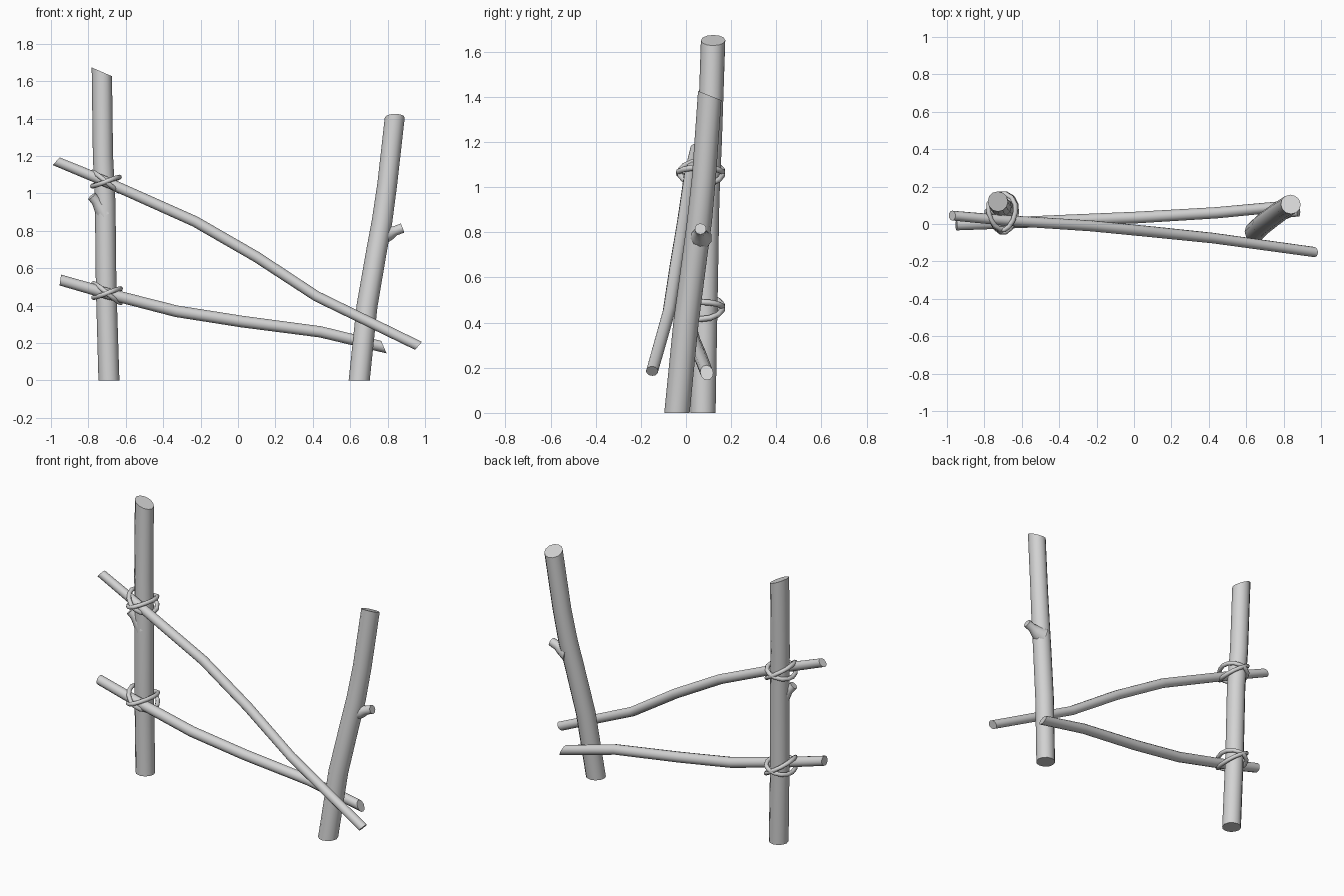
import bpy, bmesh
from math import cos, sin, pi, radians
from mathutils import Vector

cube = bpy.data.objects.get("Cube")
if cube:
    bpy.data.objects.remove(cube, do_unlink=True)

grey = bpy.data.materials.new("pale_grey_wood")
grey.use_nodes = True
GREY = (0.65, 0.65, 0.65, 1)
grey.diffuse_color = GREY
grey.node_tree.nodes["Principled BSDF"].inputs["Base Color"].default_value = GREY


def tube(name, path, radii, sides=12, cuts=(None, None), closed=False):
    """Sweep a round section along a path; cuts are the facing directions of sawn ends."""
    pts = [Vector(p) for p in path]
    n = len(pts)
    bm = bmesh.new()
    rings = []
    for i, p in enumerate(pts):
        if closed:
            axis = pts[(i + 1) % n] - pts[i - 1]
        else:
            axis = pts[min(i + 1, n - 1)] - pts[max(i - 1, 0)]
        axis.normalize()
        # keep the section frame steady along the path
        ref = Vector((0, 1, 0)) if abs(axis.y) < 0.8 and not closed else Vector((0, 0, 1))
        u = axis.cross(ref).normalized()
        v = axis.cross(u)
        cut = cuts[0] if i == 0 else cuts[1] if i == n - 1 else None
        ring = []
        for k in range(sides):
            a = 2 * pi * k / sides
            off = (u * cos(a) + v * sin(a)) * radii[i]
            if cut and not closed:
                c = Vector(cut)
                off -= axis * (off.dot(c) / axis.dot(c))
            ring.append(bm.verts.new(p + off))
        rings.append(ring)
    for i in range(n if closed else n - 1):
        a, b = rings[i], rings[(i + 1) % n]
        for k in range(sides):
            j = (k + 1) % sides
            bm.faces.new((a[k], a[j], b[j], b[k]))
    if not closed:
        bm.faces.new(rings[0])
        bm.faces.new(rings[-1])
    bmesh.ops.recalc_face_normals(bm, faces=bm.faces)
    mesh = bpy.data.meshes.new(name)
    bm.to_mesh(mesh)
    bm.free()
    mesh.materials.append(grey)
    obj = bpy.data.objects.new(name, mesh)
    bpy.context.collection.objects.link(obj)
    bpy.ops.object.select_all(action='DESELECT')
    obj.select_set(True)
    bpy.context.view_layer.objects.active = obj
    bpy.ops.object.shade_smooth_by_angle(angle=radians(48))
    return obj


DOWN = (0, 0, -1)

# Upright posts with slanted tops
tube("right_post",
     [(-0.69, 0.075, 0), (-0.705, 0.085, 0.5), (-0.71, 0.093, 0.95),
      (-0.722, 0.105, 1.2), (-0.728, 0.12, 1.65)],
     [0.056, 0.055, 0.055, 0.054, 0.054], cuts=(DOWN, (0.4, 0, 0.92)))
tube("left_post",
     [(0.648, -0.04, 0), (0.69, 0, 0.4), (0.742, 0.04, 0.7), (0.77, 0.06, 0.85),
      (0.798, 0.08, 1.05), (0.838, 0.105, 1.405)],
     [0.056, 0.056, 0.055, 0.055, 0.053, 0.053], cuts=(DOWN, (0, 0.37, 0.93)))

# Broken branch stubs, flared where they leave the post
tube("right_post_stub",
     [(-0.71, 0.085, 0.89), (-0.74, 0.075, 0.935), (-0.76, 0.066, 0.96), (-0.782, 0.058, 0.985)],
     [0.05, 0.036, 0.026, 0.025], sides=10)
tube("left_post_stub",
     [(0.765, 0.06, 0.775), (0.815, 0.062, 0.788), (0.84, 0.063, 0.8), (0.88, 0.064, 0.815)],
     [0.055, 0.036, 0.026, 0.026], sides=10)

# Crooked rails
tube("upper_rail",
     [(-0.972, 0.045, 1.172), (-0.7, 0.02, 1.06), (-0.23, -0.01, 0.85),
      (0.1, -0.042, 0.66), (0.42, -0.075, 0.45), (0.965, -0.15, 0.185)],
     [0.026, 0.028, 0.029, 0.029, 0.028, 0.027], cuts=((-0.75, 0, 0.66), (0.75, 0, -0.66)))
tube("lower_rail",
     [(-0.95, -0.005, 0.537), (-0.7, 0.005, 0.465), (-0.33, 0.02, 0.37),
      (0.02, 0.035, 0.315), (0.44, 0.06, 0.26), (0.78, 0.092, 0.178)],
     [0.029, 0.03, 0.031, 0.031, 0.03, 0.029], cuts=((-1, 0, 0.15), (0.92, 0, 0.4)))


# Crossed rope lashings around the right post and each rail
def lashing(name, cx, front, back, z, tilt):
    cy, ry = (front + back) / 2, (back - front) / 2
    steps = 14
    path = []
    for k in range(steps):
        t = 2 * pi * k / steps
        path.append((cx + cos(t) * (0.072 + 0.012 * sin(t)), cy + ry * sin(t), z + tilt * cos(t)))
    tube(name, path, [0.013] * steps, sides=8, closed=True)


for level, cx, front, z in (("upper", -0.706, -0.028, 1.063), ("lower", -0.7, -0.04, 0.467)):
    back = 0.163
    lashing(level + "_rope_steep", cx, front, back, z, -0.052)
    lashing(level + "_rope_shallow", cx, front - 0.006, back, z, 0.024)
